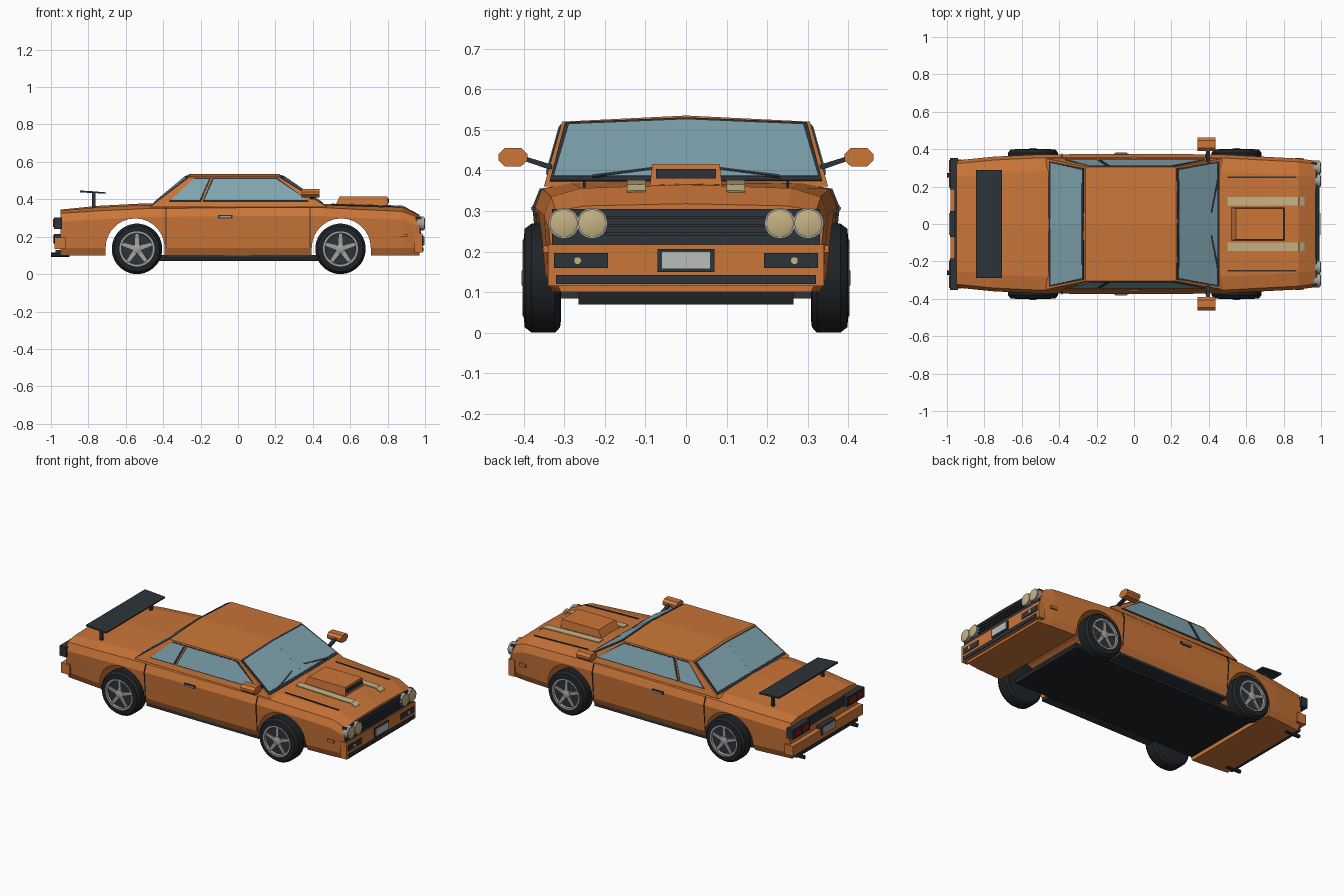
import bpy, bmesh, math
from mathutils import Vector
from mathutils.geometry import normal

cube = bpy.data.objects.get("Cube")
if cube:
    bpy.data.objects.remove(cube)


def material(name, r, g, b):
    m = bpy.data.materials.new(name)
    m.use_nodes = True
    m.diffuse_color = (r, g, b, 1)
    m.node_tree.nodes["Principled BSDF"].inputs["Base Color"].default_value = (r, g, b, 1)
    return m


ORANGE = material("orange paint", .6, .18, .04)
GLASS = material("blue glass", .22, .38, .44)
DARK = material("dark trim", .026, .034, .042)
TYRE = material("black rubber", .014, .017, .02)
CREAM = material("cream", .56, .45, .23)
SILVER = material("silver", .36, .36, .35)
PALE = material("pale plate", .5, .51, .49)
RED = material("red lens", .2, .015, .015)


def make(name, verts, faces, mat, mirror=False):
    mesh = bpy.data.meshes.new(name)
    mesh.from_pydata([tuple(v) for v in verts], [], faces)
    bm = bmesh.new()
    bm.from_mesh(mesh)
    bmesh.ops.recalc_face_normals(bm, faces=bm.faces)
    bm.to_mesh(mesh)
    bm.free()
    mesh.materials.append(mat)
    ob = bpy.data.objects.new(name, mesh)
    bpy.context.collection.objects.link(ob)
    if mirror:
        mod = ob.modifiers.new("mirror", 'MIRROR')
        mod.use_axis = (False, True, False)
        mod.use_mirror_merge = False
    return ob


def loft(name, rings, mat, mirror=False):
    """Skin closed rings of equal size and cap both ends."""
    n = len(rings[0])
    faces = [(i*n + j, i*n + (j+1) % n, (i+1)*n + (j+1) % n, (i+1)*n + j)
             for i in range(len(rings)-1) for j in range(n)]
    last = (len(rings)-1)*n
    faces += [tuple(range(n)), tuple(range(last, last+n))]
    return make(name, [v for r in rings for v in r], faces, mat, mirror)


def box(name, xs, ys, zs, mat, mirror=False):
    return loft(name, [[(x, ys[0], zs[0]), (x, ys[1], zs[0]), (x, ys[1], zs[1]), (x, ys[0], zs[1])]
                       for x in xs], mat, mirror)


def lathe(name, profile, centre, axis, mat, sides=24, smooth=True):
    """Turn (radius, offset) points about the x or y axis."""
    rings = []
    for r, a in profile:
        ring = []
        for k in range(sides):
            t = math.tau*(k+.5)/sides
            p, q = r*math.cos(t), r*math.sin(t)
            ring.append(Vector(centre) + Vector((a, p, q) if axis == 'x' else (p, a, q)))
        rings.append(ring)
    ob = loft(name, rings, mat, True)
    if smooth:
        bpy.ops.object.select_all(action='DESELECT')
        ob.select_set(True)
        bpy.context.view_layer.objects.active = ob
        bpy.ops.object.shade_smooth_by_angle(angle=math.radians(30))
    return ob


def plates(name, polys, mat, t=.004, mirror=True):
    """Thin slabs centred on the given polygons."""
    verts, faces = [], []
    for poly in polys:
        pts = [Vector(p) for p in poly]
        nrm = normal(pts[:4]) * t
        n, o = len(pts), len(verts)
        verts += [p+nrm for p in pts] + [p-nrm for p in pts]
        faces += [tuple(range(o, o+n)), tuple(range(o+n, o+2*n))]
        faces += [(o+j, o+(j+1) % n, o+n+(j+1) % n, o+n+j) for j in range(n)]
    return make(name, verts, faces, mat, mirror)


# Body stations: x, half width, shoulder height, centre height
STATIONS = [(-.95, .34, .325, .345), (-.75, .36, .338, .365), (-.5, .372, .35, .378),
            (0, .375, .355, .375), (.46, .372, .355, .375), (.88, .35, .335, .365),
            (.97, .338, .3, .318)]


def station(x):
    for a, b in zip(STATIONS, STATIONS[1:]):
        if x <= b[0]:
            f = (x-a[0])/(b[0]-a[0])
            return [p+(q-p)*f for p, q in zip(a, b)]


def section(x):
    x, w, zs, zc = station(x)
    half = [(w-.03, .1), (w-.012, .14), (w, zs-.045), (w-.018, zs), (w-.09, zs+(zc-zs)*.7)]
    return ([(x, y, z) for y, z in half] + [(x, 0, zc)]
            + [(x, -y, z) for y, z in reversed(half)])


def deck(x, y):
    x, w, zs, zc = station(x)
    return (x, y, zc - (zc-zs)*.3*y/(w-.09) + .002)


body = loft("body_shell", [section(s[0]) for s in STATIONS], ORANGE)

# Wheel arches cut right through the body
for cx in (-.55, .552):
    arch = [(cx+.158*math.cos(math.pi*k/14), .14+.158*math.sin(math.pi*k/14)) for k in range(15)]
    arch = [(cx+.158, 0)] + arch + [(cx-.158, 0)]
    cutter = loft("arch_cutter", [[(x, y, z) for x, z in arch] for y in (-.6, .6)], DARK)
    cutter.hide_render = True
    mod = body.modifiers.new("arch", 'BOOLEAN')
    mod.operation, mod.solver, mod.object = 'DIFFERENCE', 'EXACT', cutter
    bpy.context.view_layer.objects.active = body
    bpy.ops.object.modifier_apply(modifier=mod.name)
    bpy.data.objects.remove(cutter)
while len(body.data.materials) > 1:
    body.data.materials.pop()

box("floor_pan", (-.65, .65), (-.265, .265), (.07, .102), TYRE)
box("sill_strip", (-.39, .39), (.26, .345), (.085, .102), DARK, True)

# Cabin with a crowned roof
loft("cabin", [[(-.47, yb, .36), (-.26, yt, zt), (.22, yt, zt), (.475, yb, .36)]
               for yb, yt, zt in ((-.35, -.305, .52), (0, 0, .535), (.35, .305, .52))], ORANGE)


def end_x(z, base, top, height):
    return base + (top-base)*(z-.36)/height


for label, base, top in (("windscreen", .475, .22), ("rear_window", -.47, -.26)):
    for part, mat, g, t in (("frame", DARK, .009, .004), ("glass", GLASS, 0, .007)):
        zb, zt, zm = .382-g, .509+g*.7, .521+g*.7
        half = [(end_x(zb, base, top, .175), 0, zb), (end_x(zb, base, top, .16), .326+g, zb),
                (end_x(zt, base, top, .16), .289+g, zt), (end_x(zm, base, top, .175), 0, zm)]
        plates(label + "_" + part, [half], mat, t)

windows = {"door_window": [(-.18, .395), (-.13, .507), (.205, .507), (.37, .395)],
           "quarter_window": [(-.36, .395), (-.24, .507), (-.155, .507), (-.205, .395)]}
for label, outline in windows.items():
    mx = sum(p[0] for p in outline)/4
    for part, mat, g, t in (("frame", DARK, .008, .003), ("glass", GLASS, 0, .005)):
        pts = []
        for x, z in outline:
            x += math.copysign(g, x-mx)
            z += math.copysign(g*.7, z-.45)
            pts.append((x, .35-(z-.36)*.281, z))
        plates(label + "_" + part, [pts], mat, t)

# Wipers
wiper = [(.23, .381), (.06, .403), (.06, .408), (.23, .387)]
plates("wipers", [[(end_x(z, .475, .22, .165)+.008, y, z) for y, z in wiper]], DARK, .004)

# Bonnet scoop, stripes and vents
loft("bonnet_scoop", [[(x0, -w, z), (x1, -w, z), (x1, w, z), (x0, w, z)]
                      for x0, x1, w, z in ((.51, .805, .09, .35), (.545, .798, .083, .416))], ORANGE)
box("scoop_opening", (.79, .806), (-.074, .074), (.38, .403), DARK)


def bonnet_strip(name, y0, y1, xs, mat):
    plates(name, [[deck(a, y0), deck(b, y0), deck(b, y1), deck(a, y1)]
                  for a, b in zip(xs, xs[1:])], mat, .003)


bonnet_strip("bonnet_stripes", .1, .145, (.5, .7, .88, .91), CREAM)
bonnet_strip("bonnet_vents", .247, .253, (.5, .7, .87), DARK)

# Door seams, handles and side markers
seam = [(.36, .14), (.375, .31), (.357, .355)]
for label, x in (("rear", -.385), ("front", .385)):
    plates("door_seams_" + label, [[(x-.002, a, b), (x+.002, a, b), (x+.002, c, d), (x-.002, c, d)]
                                   for (a, b), (c, d) in zip(seam, seam[1:])], DARK, .003)
box("door_handle_surrounds", (-.107, -.03), (.36, .378), (.297, .315), DARK, True)
box("door_handles", (-.098, -.038), (.365, .382), (.302, .31), SILVER, True)
box("side_markers", (.86, .905), (.32, .352), (.198, .215), ORANGE, True)

# Nose: grille, bumper, lamps and plate
box("grille", (.95, .978), (-.33, .33), (.218, .305), DARK)
for i, z in enumerate((.24, .26, .28)):
    box(f"grille_slat_{i+1}", (.97, .986), (-.2, .2), (z, z+.008), DARK)
box("front_bumper", (.945, .986), (-.34, .34), (.115, .218), ORANGE)
box("lower_intake", (.96, .992), (-.32, .32), (.12, .142), DARK)
box("indicator_panels", (.97, .99), (.192, .325), (.16, .196), DARK, True)
lathe("indicators", [(.01, .98), (.01, .994)], (0, .267, .178), 'x', CREAM, 8, False)
for label, y in (("inner", .231), ("outer", .301)):
    lathe(f"{label}_headlight_rims", [(.038, .96), (.038, .992)], (0, y, .27), 'x', SILVER)
    lathe(f"{label}_headlights", [(.034, .985), (.034, .996), (.022, 1)], (0, y, .27), 'x', CREAM)
box("front_plate_frame", (.97, .992), (-.07, .07), (.15, .207), DARK)
box("front_plate", (.98, .996), (-.06, .06), (.157, .2), PALE)

# Tail: lamps, bumper, plate, exhausts and wing
box("tail_panel", (-.96, -.94), (-.335, .335), (.245, .3), DARK)
box("tail_lamp_housings", (-.985, -.94), (.185, .352), (.242, .304), DARK, True)
box("outer_tail_lenses", (-.99, -.97), (.275, .342), (.253, .294), RED, True)
box("inner_tail_lenses", (-.99, -.97), (.195, .266), (.253, .294), RED, True)
box("rear_bumper", (-.98, -.92), (-.345, .345), (.135, .197), ORANGE)
box("rear_lower_strip", (-.975, -.94), (-.3, .3), (.108, .128), DARK)
box("rear_plate_frame", (-.984, -.94), (-.07, .07), (.16, .215), DARK)
box("rear_plate", (-.988, -.97), (-.06, .06), (.167, .208), SILVER)
lathe("exhausts", [(.012, -1), (.012, -.9)], (0, .26, .103), 'x', TYRE, 12)
loft("rear_wing", [[(-.845, y, .437), (-.705, y, .43), (-.705, y, .437), (-.775, y, .443), (-.845, y, .447)]
                   for y in (-.29, .29)], DARK)
box("wing_posts", (-.78, -.762), (.235, .25), (.35, .437), DARK, True)

# Door mirrors
shape = [(.39, .425), (.406, .41), (.446, .41), (.462, .425),
         (.462, .44), (.446, .455), (.406, .455), (.39, .44)]
loft("door_mirrors", [[(x, y, z) for y, z in shape] for x in (.34, .435)], ORANGE, True)
loft("mirror_arms", [[(x, .33, .4), (x, .395, .422), (x, .395, .434), (x, .33, .414)]
                     for x in (.385, .405)], DARK, True)

# Wheels: tyre, rim ring, five spokes and hub
for label, cx in (("rear", -.54), ("front", .548)):
    c = (cx, 0, .135)
    lathe(label + "_tyres", [(.105, .308), (.122, .31), (.135, .322), (.135, .38), (.122, .397),
                             (.094, .4), (.088, .385)], c, 'y', TYRE, 32)
    lathe(label + "_rims", [(.094, .385), (.094, .402), (.084, .402), (.08, .388)], c, 'y', SILVER, 32)
    lathe(label + "_wheel_wells", [(.081, .38), (.081, .39)], c, 'y', DARK, 32)
    lathe(label + "_hubs", [(.026, .385), (.026, .4), (.016, .405)], c, 'y', SILVER, 16)
    spokes = []
    for k in range(5):
        t = math.tau*k/5 + math.pi/2
        d, n = Vector((math.cos(t), 0, math.sin(t))), Vector((-math.sin(t), 0, math.cos(t)))
        o = Vector((cx, .394, .135))
        spokes.append([o+d*.015-n*.012, o+d*.086-n*.008, o+d*.086+n*.008, o+d*.015+n*.012])
    plates(label + "_spokes", spokes, SILVER, .004)
